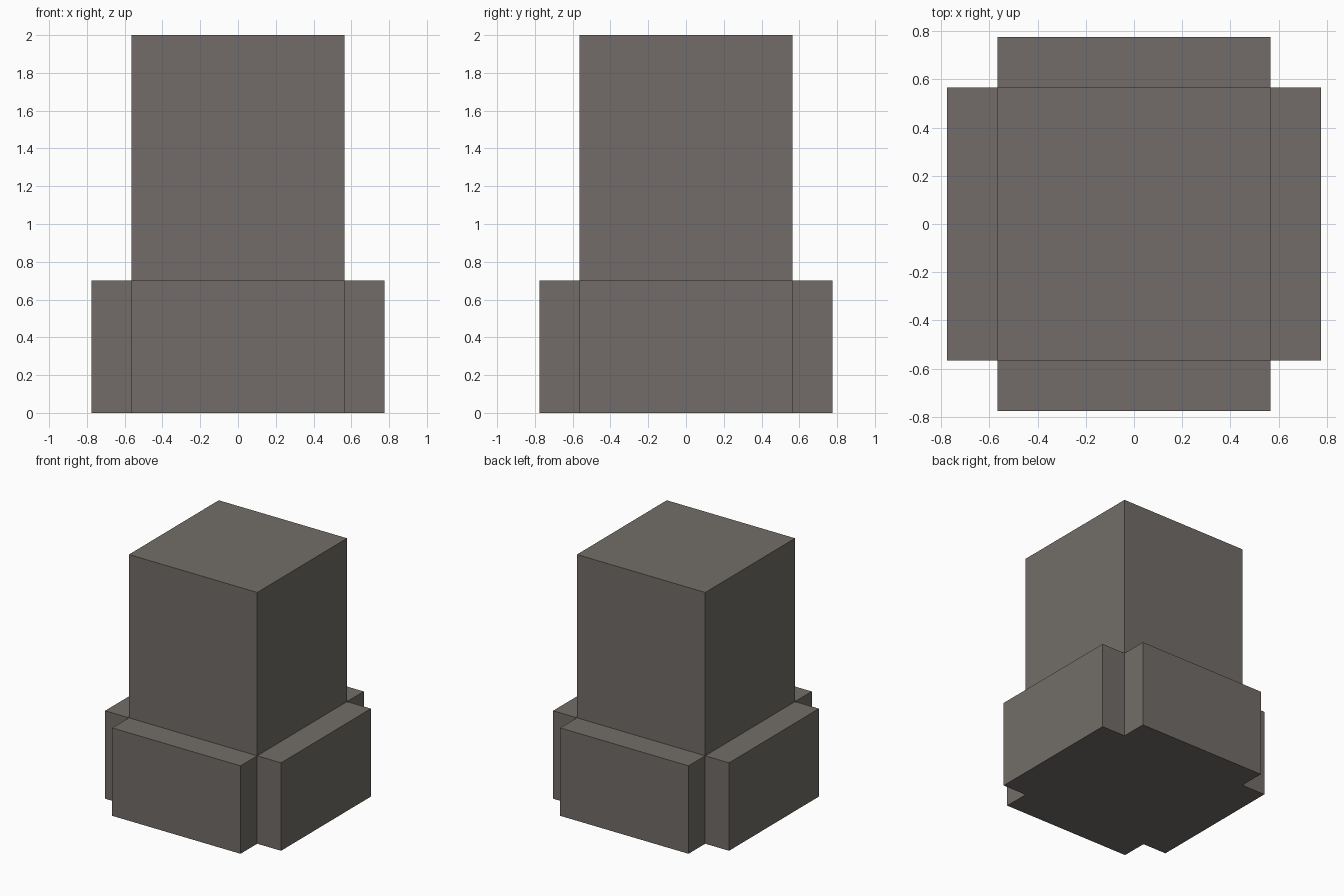
import bpy, bmesh
from mathutils import Vector

if "Cube" in bpy.data.objects:
    bpy.data.objects.remove(bpy.data.objects["Cube"])

HALF = 0.565      # half width of the column
STEP = 0.21       # how far the plinth sides stand out
BASE_H = 0.70     # plinth height
TOP = 2.0         # full height

stone = bpy.data.materials.new("warm grey stone")
stone.diffuse_color = (0.168, 0.152, 0.138, 1.0)
stone.use_nodes = True
stone.node_tree.nodes["Principled BSDF"].inputs["Base Color"].default_value = stone.diffuse_color

bm = bmesh.new()

# Square footprint, raised in two stages: plinth core, then shaft
bmesh.ops.create_grid(bm, x_segments=1, y_segments=1, size=HALF)
floor = bm.faces[:]
top = floor
for height in (BASE_H, TOP - BASE_H):
    ext = bmesh.ops.extrude_face_region(bm, geom=top, use_keep_orig=(top is floor))
    verts = [g for g in ext["geom"] if isinstance(g, bmesh.types.BMVert)]
    old, top = top, [g for g in ext["geom"] if isinstance(g, bmesh.types.BMFace)]
    if old is not floor:
        bmesh.ops.delete(bm, geom=[f for f in old if f.is_valid], context='FACES_ONLY')
    bmesh.ops.translate(bm, verts=verts, vec=(0, 0, height))
bmesh.ops.recalc_face_normals(bm, faces=bm.faces[:])

# Push the four lower sides outward to form the notched plinth
sides = [f for f in bm.faces
         if abs(f.normal.z) < 0.1 and f.calc_center_median().z < BASE_H]
for f in bmesh.ops.extrude_discrete_faces(bm, faces=sides)["faces"]:
    c = f.calc_center_median()
    out = Vector((c.x, c.y, 0)).normalized()
    bmesh.ops.translate(bm, verts=f.verts[:], vec=out * STEP)
bmesh.ops.remove_doubles(bm, verts=bm.verts[:], dist=1e-4)
bmesh.ops.recalc_face_normals(bm, faces=bm.faces[:])

mesh = bpy.data.meshes.new("stepped_pillar")
bm.to_mesh(mesh)
bm.free()
mesh.materials.append(stone)
pillar = bpy.data.objects.new("stepped_pillar", mesh)
bpy.context.collection.objects.link(pillar)
